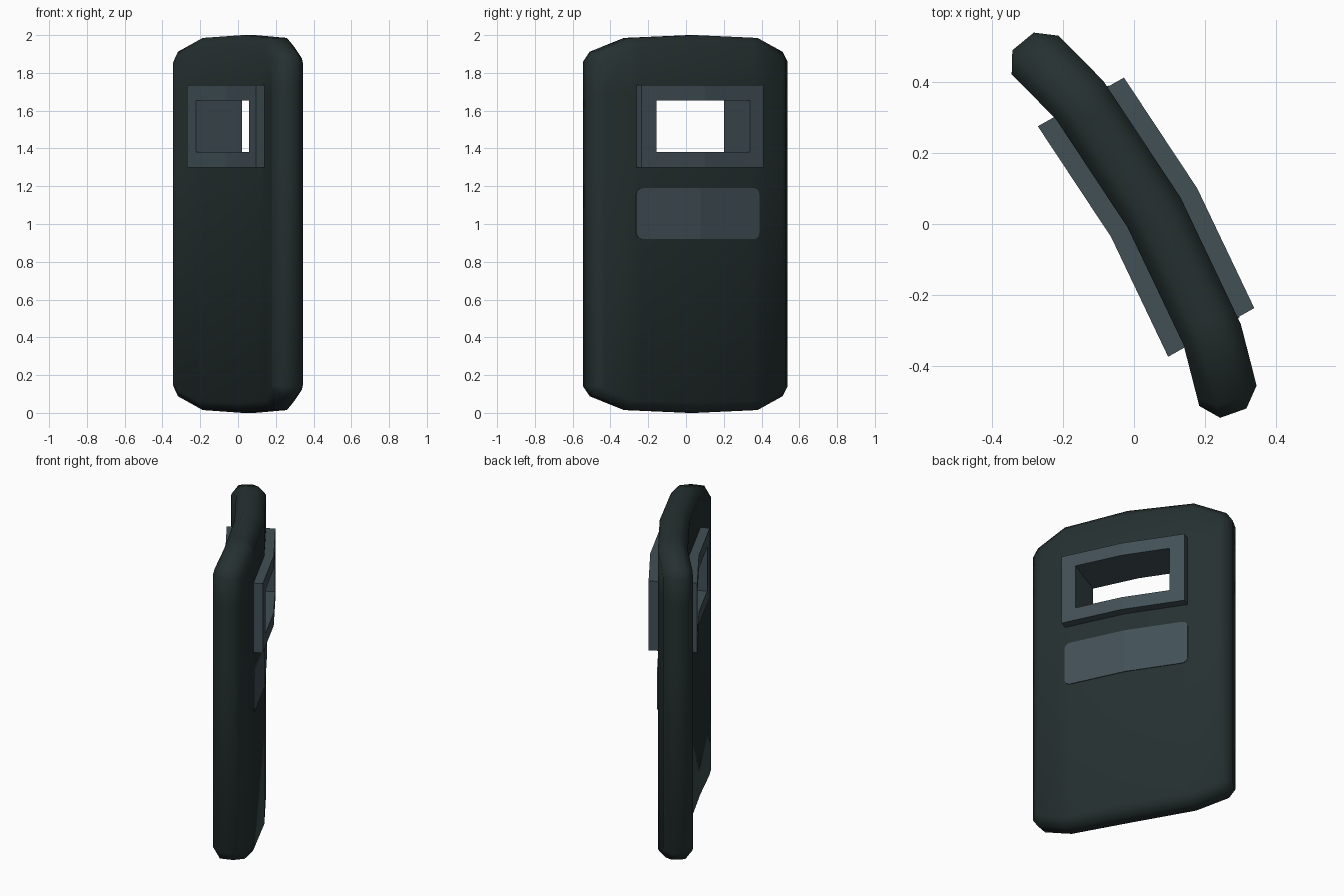
import bpy, bmesh, math
from mathutils import Vector

if "Cube" in bpy.data.objects:
    bpy.data.objects.remove(bpy.data.objects["Cube"])

U = Vector((0.492, -0.870, 0))   # along the shield's width
N = Vector((0.870, 0.492, 0))    # out of the convex face
BEND = [(0, .065), (.385, .038), (.55, -.008), (.61, -.021)]


def material(name, rgb):
    m = bpy.data.materials.new(name)
    m.diffuse_color = (*rgb, 1)
    m.use_nodes = True
    m.node_tree.nodes["Principled BSDF"].inputs["Base Color"].default_value = m.diffuse_color
    return m


DARK = material("dark_green_grey", (0.019, 0.030, 0.030))
GREY = material("slate_grey", (0.054, 0.080, 0.093))


def bend(u):
    # Height of the curved mid surface at distance u from the centre
    u = abs(u)
    for (a, p), (b, q) in zip(BEND, BEND[1:]):
        if u <= b:
            break
    return p + (q - p) * (u - a) / (b - a)


def finish(bm, name, mat, tilt):
    # Wrap the flat (u, offset, z) mesh onto the curve
    for v in bm.verts:
        u, n, z = v.co
        t = math.radians(tilt) * max(-1, min(1, u / .385))
        v.co = U * (u + n * math.sin(t)) + N * (bend(u) + n * math.cos(t)) + Vector((0, 0, z))
    me = bpy.data.meshes.new(name)
    bm.to_mesh(me)
    bm.free()
    me.materials.append(mat)
    ob = bpy.data.objects.new(name, me)
    bpy.context.collection.objects.link(ob)
    return ob


def thicken(bm, depth):
    r = bmesh.ops.extrude_face_region(bm, geom=bm.faces[:])
    for v in r["geom"]:
        if isinstance(v, bmesh.types.BMVert):
            v.co.y -= depth
    bmesh.ops.recalc_face_normals(bm, faces=bm.faces[:])


# Shield body: two bent faces joined by a rounded rim
outer = [(0, 1.0), (.385, .985), (.565, .912), (.6, .86)]
inner = [(0, .945), (.378, .935), (.525, .878), (.55, .85)]


def loop(half):
    top = [(-u, z) for u, z in half[:0:-1]] + half
    return [(u, 1 + z) for u, z in top] + [(u, 1 - z) for u, z in top[::-1]]


bm = bmesh.new()
rings = [[bm.verts.new((u, n, z)) for u, z in loop(h)]
         for h, n in ((inner, -.0855), (outer, -.039), (outer, .039), (inner, .0855))]
count = len(rings[0])
for a, b in zip(rings, rings[1:]):
    for i in range(count):
        j = (i + 1) % count
        bm.faces.new((a[i], a[j], b[j], b[i]))
for r in (rings[0], rings[-1]):
    for i in range(count // 2 - 1):
        bm.faces.new((r[i], r[i + 1], r[count - 2 - i], r[count - 1 - i]))
bmesh.ops.recalc_face_normals(bm, faces=bm.faces[:])
# Window opening, its edges hidden inside the frame
for co, no in (((-.33, 0, 0), (1, 0, 0)), ((.33, 0, 0), (1, 0, 0)),
               ((0, 0, 1.34), (0, 0, 1)), ((0, 0, 1.695), (0, 0, 1))):
    bmesh.ops.bisect_plane(bm, geom=bm.verts[:] + bm.edges[:] + bm.faces[:],
                           plane_co=co, plane_no=no)
hole = [f for f in bm.faces if abs(f.calc_center_median().x) < .33
        and 1.34 < f.calc_center_median().z < 1.695]
bmesh.ops.delete(bm, geom=hole, context='FACES')
body = finish(bm, "shield_body", DARK, 10)
bpy.ops.object.select_all(action='DESELECT')
body.select_set(True)
bpy.context.view_layer.objects.active = body
bpy.ops.object.shade_smooth_by_angle(angle=math.radians(70))

# Window frame: a deep bent tube passing through the shield
bm = bmesh.new()
cols = (-.372, -.285, 0, .285, .372)
rows = (1.30, 1.38, 1.655, 1.735)
grid = [[bm.verts.new((u, .139, z)) for z in rows] for u in cols]
for i in range(4):
    for k in range(3):
        if not (i in (1, 2) and k == 1):
            bm.faces.new((grid[i][k], grid[i][k + 1], grid[i + 1][k + 1], grid[i + 1][k]))
thicken(bm, .278)
finish(bm, "window_frame", GREY, 0)

# Label plate: thin rounded panel below the window
bm = bmesh.new()
R, W, Z0, Z1 = .035, .374, .92, 1.19
arc = [(W - R + R * math.sin(a), R * math.cos(a) - R)
       for a in (math.pi / 2 * i / 4 for i in range(5))]
half = [(0, 0)] + arc
cols = [(-u, d) for u, d in half[:0:-1]] + half
pairs = [(bm.verts.new((u, .090, Z1 + d)), bm.verts.new((u, .090, Z0 - d))) for u, d in cols]
for (a, b), (c, d) in zip(pairs, pairs[1:]):
    bm.faces.new((a, c, d, b))
thicken(bm, .009)
finish(bm, "label_plate", GREY, 0)
